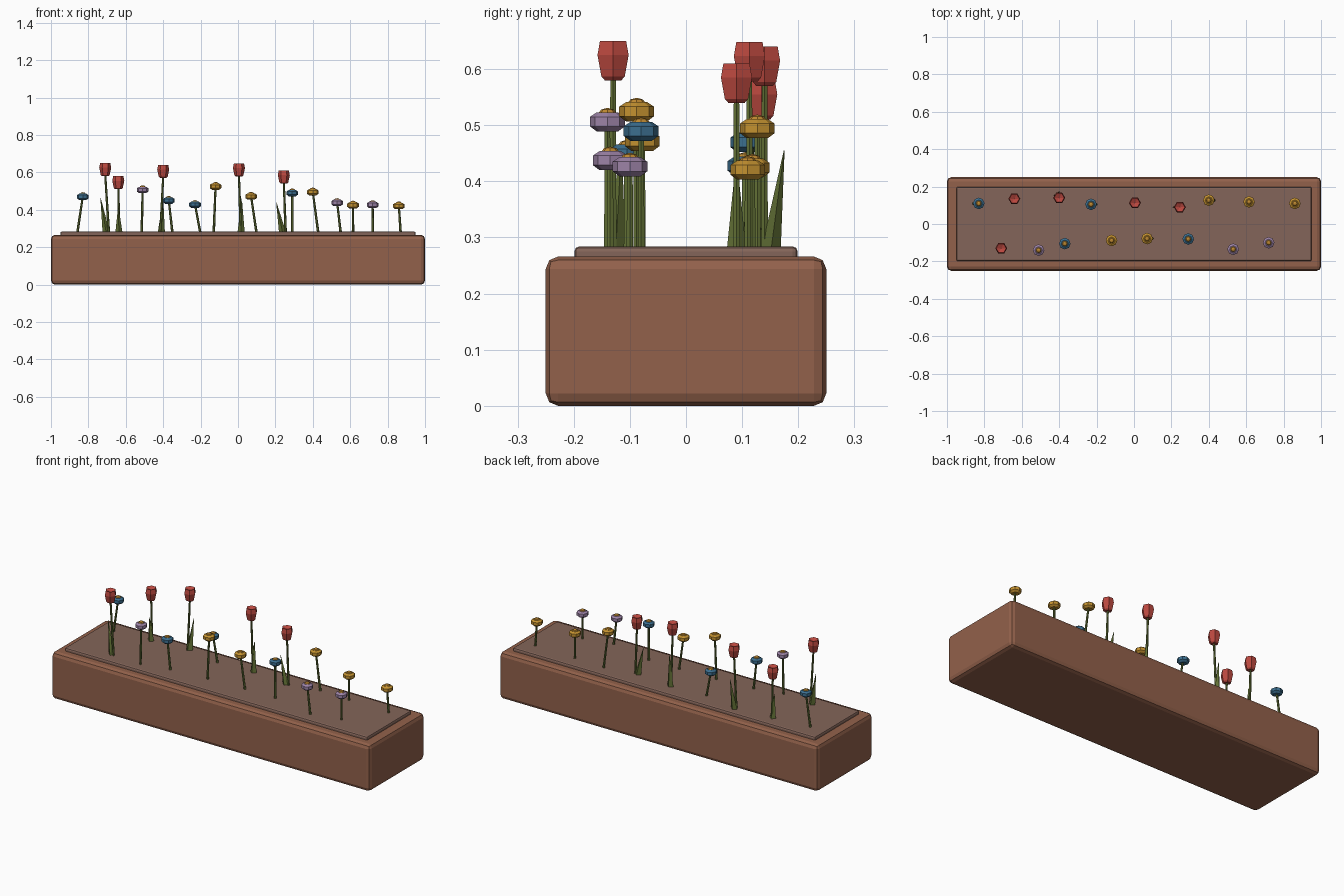
import bpy, bmesh, math
from mathutils import Vector

cube = bpy.data.objects.get("Cube")
if cube:
    bpy.data.objects.remove(cube, do_unlink=True)


def material(name, rgb):
    m = bpy.data.materials.new(name)
    m.use_nodes = True
    m.diffuse_color = (*rgb, 1)
    bsdf = m.node_tree.nodes["Principled BSDF"]
    bsdf.inputs["Base Color"].default_value = (*rgb, 1)
    bsdf.inputs["Roughness"].default_value = 0.8
    return m


terracotta = material("terracotta", (0.29, 0.12, 0.07))
soil_brown = material("soil_brown", (0.23, 0.13, 0.10))
green = material("leaf_green", (0.12, 0.16, 0.035))
red = material("tulip_red", (0.50, 0.065, 0.05))
yellow = material("petal_yellow", (0.56, 0.29, 0.03))
blue = material("petal_blue", (0.045, 0.16, 0.28))
purple = material("petal_purple", (0.34, 0.23, 0.39))
gold = material("centre_gold", (0.52, 0.25, 0.03))


def finish(bm, name, mats):
    bmesh.ops.recalc_face_normals(bm, faces=bm.faces)
    mesh = bpy.data.meshes.new(name)
    bm.to_mesh(mesh)
    bm.free()
    for m in mats:
        mesh.materials.append(m)
    ob = bpy.data.objects.new(name, mesh)
    bpy.context.collection.objects.link(ob)
    return ob


def rounded_box(name, size, z, bevel, mat):
    bm = bmesh.new()
    bmesh.ops.create_cube(bm, size=1)
    bmesh.ops.scale(bm, vec=size, verts=bm.verts)
    bmesh.ops.translate(bm, vec=(0, 0, z + size[2] / 2), verts=bm.verts)
    ob = finish(bm, name, [mat])
    mod = ob.modifiers.new("rounding", 'BEVEL')
    mod.width, mod.segments = bevel, 2
    return ob


def lathe(bm, profile, sides, centre, mat_index=0):
    """Stack of (z, radius) rings; radius 0 closes to a point."""
    rings = []
    for z, r in profile:
        n = sides if r else 1
        rings.append([bm.verts.new(centre + Vector((
            r * math.cos(math.tau * i / sides),
            r * math.sin(math.tau * i / sides), z))) for i in range(n)])
    for a, b in zip(rings, rings[1:]):
        for i in range(sides):
            j = (i + 1) % sides
            if len(b) == 1:
                f = bm.faces.new((a[i], a[j], b[0]))
            elif len(a) == 1:
                f = bm.faces.new((a[0], b[j], b[i]))
            else:
                f = bm.faces.new((a[i], a[j], b[j], b[i]))
            f.material_index = mat_index


def spike(name, base, tip, rx, ry, tip_scale, sides):
    """Leaning tapered rod, used for stems and leaves."""
    bm = bmesh.new()
    rings = []
    for centre, s in ((base, 1), (tip, tip_scale)):
        rings.append([bm.verts.new(centre + Vector((
            s * rx * math.cos(math.tau * i / sides),
            s * ry * math.sin(math.tau * i / sides), 0))) for i in range(sides)])
    for i in range(sides):
        j = (i + 1) % sides
        bm.faces.new((rings[0][i], rings[0][j], rings[1][j], rings[1][i]))
    bm.faces.new(rings[0])
    bm.faces.new(rings[1])
    return finish(bm, name, [green])


# Planter and soil
rounded_box("planter_box", (2, 0.5, 0.266), 0, 0.022, terracotta)
rounded_box("soil", (1.9, 0.398, 0.084), 0.2, 0.009, soil_brown)
SOIL = 0.27

# Cup-shaped blooms: base x, head x, y, head bottom z, leaf tip (x, y, z)
tulips = [
    (-0.69, -0.71, -0.13, 0.58, (-0.735, -0.115, 0.465)),
    (-0.635, -0.64, 0.135, 0.51, (-0.64, 0.12, 0.42)),
    (-0.415, -0.40, 0.14, 0.57, (-0.40, 0.175, 0.455)),
    (0.015, 0.005, 0.113, 0.578, (0.02, 0.12, 0.46)),
    (0.255, 0.245, 0.09, 0.54, (0.205, 0.09, 0.44)),
]
cup = [(0, 0), (0, 0.017), (0.007, 0.024), (0.045, 0.032), (0.07, 0.027), (0.058, 0)]
for n, (bx, hx, y, z, leaf) in enumerate(tulips, 1):
    spike(f"tulip_stem_{n}", Vector((bx, y, SOIL)), Vector((hx, y, z + 0.01)),
          0.007, 0.007, 0.8, 6)
    tip = Vector(leaf)
    foot = Vector((bx + 0.3 * (tip.x - bx), y + 0.3 * (tip.y - y), SOIL))
    spike(f"tulip_leaf_{n}", foot, tip, 0.02, 0.018, 0.04, 4)
    bm = bmesh.new()
    lathe(bm, cup, 6, Vector((hx, y, z)))
    finish(bm, f"tulip_head_{n}", [red])

# Disc-shaped blooms: colour, base x, head x, y, head centre z
daisies = [
    (blue, -0.86, -0.83, 0.11, 0.47),
    (blue, -0.20, -0.23, 0.105, 0.428),
    (blue, -0.35, -0.37, -0.105, 0.45),
    (blue, 0.29, 0.29, -0.08, 0.49),
    (purple, -0.515, -0.51, -0.14, 0.507),
    (purple, 0.55, 0.53, -0.135, 0.438),
    (purple, 0.72, 0.72, -0.10, 0.427),
    (yellow, -0.13, -0.12, -0.088, 0.525),
    (yellow, 0.10, 0.07, -0.078, 0.472),
    (yellow, 0.43, 0.40, 0.127, 0.495),
    (yellow, 0.615, 0.615, 0.118, 0.425),
    (yellow, 0.87, 0.86, 0.11, 0.421),
]
disc = [(-0.018, 0), (-0.018, 0.019), (-0.009, 0.031), (0.008, 0.031), (0.016, 0.019), (0.016, 0)]
button = [(0.015, 0.016), (0.021, 0.011), (0.024, 0)]
for n, (mat, bx, hx, y, z) in enumerate(daisies, 1):
    spike(f"daisy_stem_{n}", Vector((bx, y, SOIL)), Vector((hx, y, z)),
          0.007, 0.007, 0.8, 6)
    bm = bmesh.new()
    head = Vector((hx, y, z))
    lathe(bm, disc, 8, head)
    lathe(bm, button, 8, head, 1)
    finish(bm, f"daisy_head_{n}", [mat, gold])
